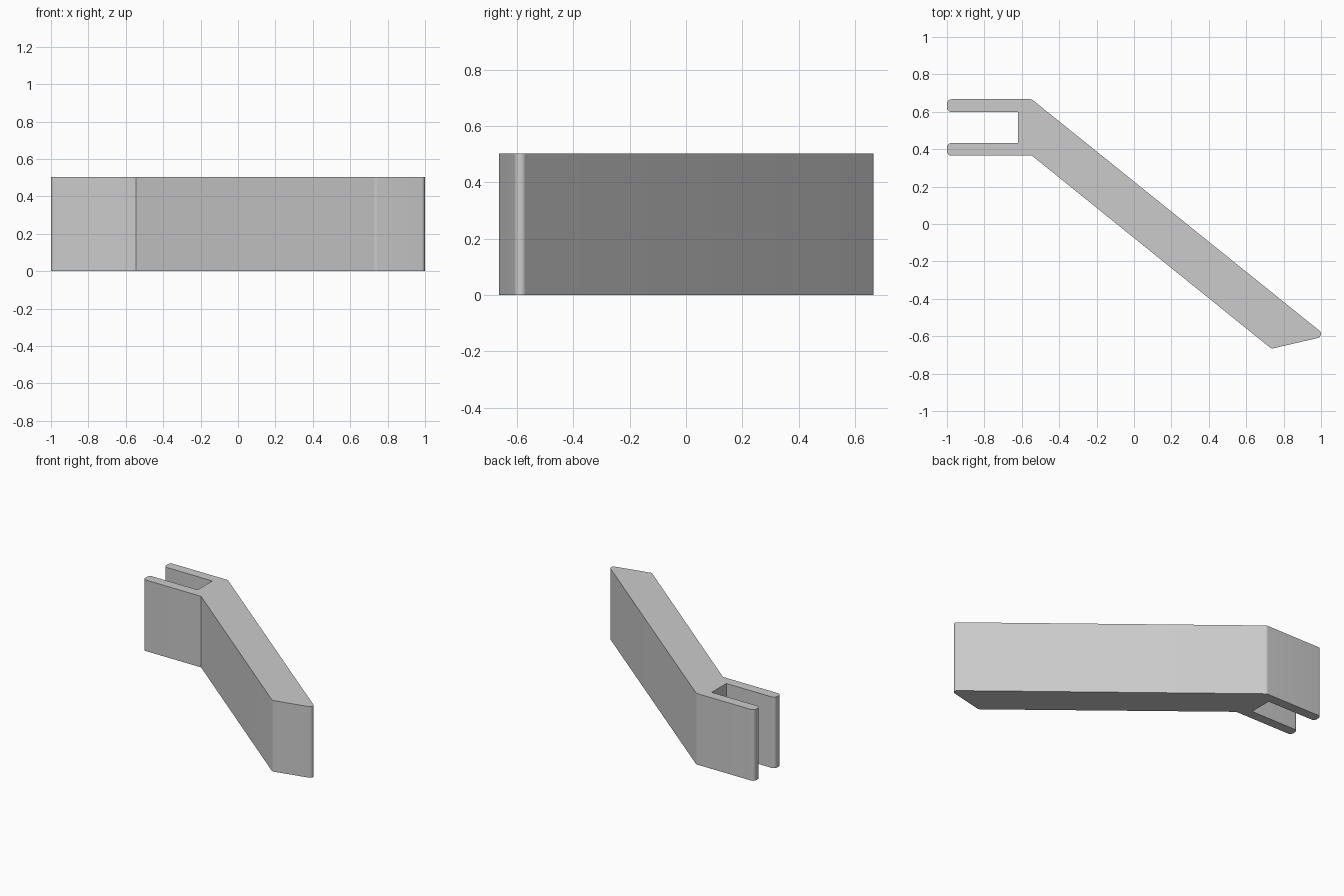
import bpy, bmesh
from mathutils import Vector

cube = bpy.data.objects.get("Cube")
if cube:
    bpy.data.objects.remove(cube, do_unlink=True)

HEIGHT = 0.503

# One plain grey for the whole part
grey = bpy.data.materials.new("light_grey")
grey.use_nodes = True
colour = (0.6, 0.6, 0.6, 1)
grey.diffuse_color = colour
grey.node_tree.nodes["Principled BSDF"].inputs["Base Color"].default_value = colour

# Plan outline, anticlockwise: x, y, corner radius
outline = [
    (-1, 0.365, 0.025), (-0.545, 0.365, 0), (0.735, -0.667, 0.022),
    (1.027, -0.599, 0.022), (-0.547, 0.667, 0.025), (-1, 0.667, 0.025),
    (-1, 0.598, 0.025), (-0.62, 0.598, 0), (-0.62, 0.434, 0),
    (-1, 0.434, 0.025),
]


def rounded(corners, steps=8):
    """Replace each corner that has a radius with a circular arc."""
    points = []
    for i, (x, y, radius) in enumerate(corners):
        p = Vector((x, y))
        if not radius:
            points.append(p)
            continue
        a = (Vector(corners[i - 1][:2]) - p).normalized()
        b = (Vector(corners[(i + 1) % len(corners)][:2]) - p).normalized()
        bisector = (a + b).normalized()
        centre = p + bisector * radius / abs(bisector.cross(a))
        reach = (centre - p).dot(a)
        start, end = p + a * reach - centre, p + b * reach - centre
        for k in range(steps + 1):
            direction = start.lerp(end, k / steps).normalized()
            points.append(centre + direction * radius)
    return points


# Forked arm: extrude the outline upwards
bm = bmesh.new()
base = bm.faces.new([bm.verts.new((p.x, p.y, 0)) for p in rounded(outline)])
extruded = bmesh.ops.extrude_face_region(bm, geom=[base], use_keep_orig=True)
top = [g for g in extruded["geom"] if isinstance(g, bmesh.types.BMVert)]
bmesh.ops.translate(bm, verts=top, vec=(0, 0, HEIGHT))
bmesh.ops.recalc_face_normals(bm, faces=bm.faces)
mesh = bpy.data.meshes.new("forked_arm")
bm.to_mesh(mesh)
bm.free()
mesh.materials.append(grey)
arm = bpy.data.objects.new("forked_arm", mesh)
bpy.context.collection.objects.link(arm)

# Smooth the rounded corners, keep the rims sharp
bpy.ops.object.select_all(action="DESELECT")
arm.select_set(True)
bpy.context.view_layer.objects.active = arm
bpy.ops.object.shade_smooth_by_angle(angle=0.5)
